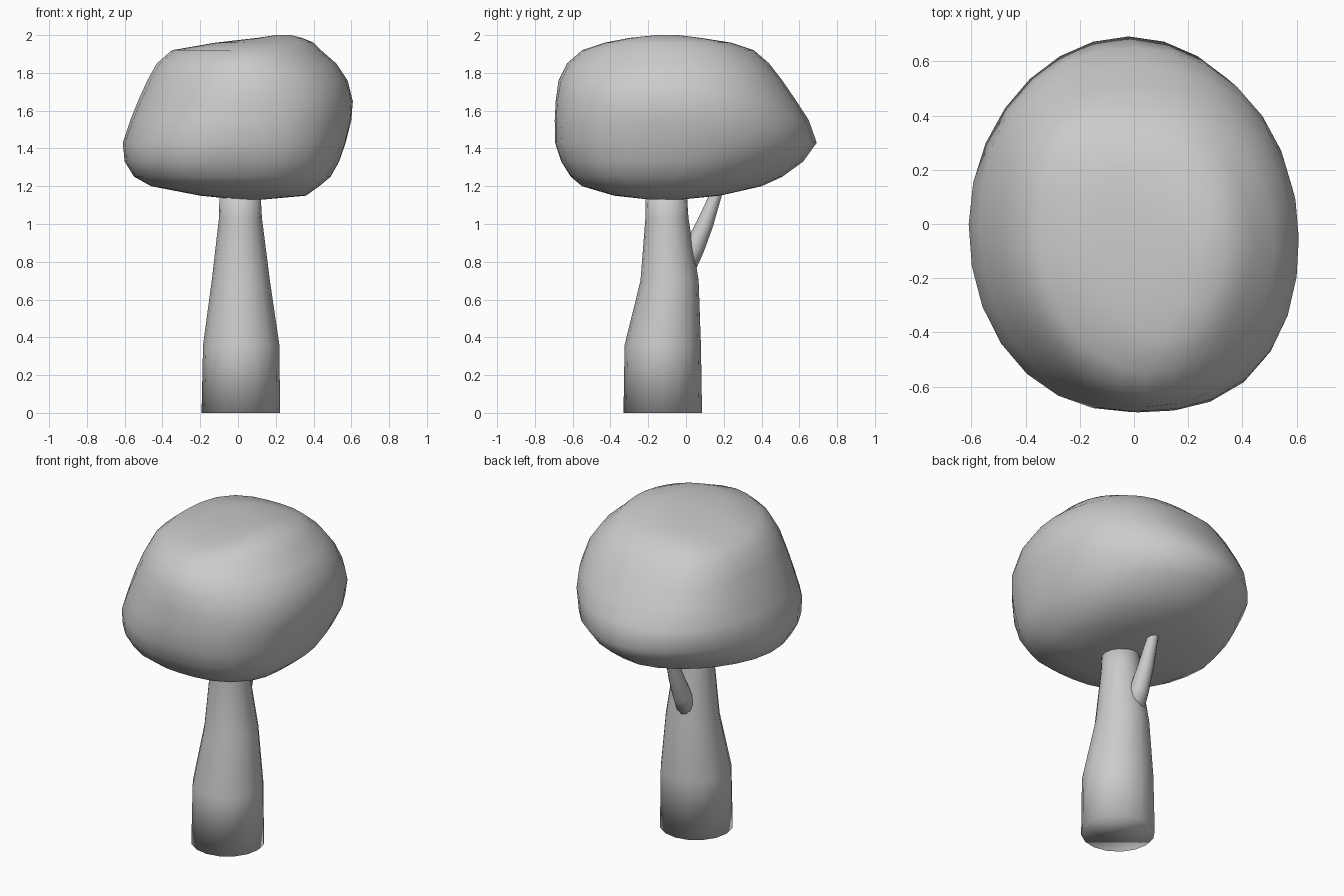
import bpy, bmesh, math
from mathutils import Vector

if "Cube" in bpy.data.objects:
    bpy.data.objects.remove(bpy.data.objects["Cube"])


def loft(name, rings):
    """Skin equal-length rings into one closed, smooth object."""
    bm = bmesh.new()
    rows = [[bm.verts.new(p) for p in r] for r in rings]
    n = len(rows[0])
    for a, b in zip(rows, rows[1:]):
        for i in range(n):
            j = (i + 1) % n
            bm.faces.new((a[i], a[j], b[j], b[i]))
    bm.faces.new(list(reversed(rows[0])))
    bm.faces.new(rows[-1])
    bmesh.ops.recalc_face_normals(bm, faces=bm.faces[:])
    for f in bm.faces:
        f.smooth = True
    me = bpy.data.meshes.new(name)
    bm.to_mesh(me)
    bm.free()
    ob = bpy.data.objects.new(name, me)
    bpy.context.collection.objects.link(ob)
    return ob


def circle(center, r, axis=(0, 0, 1), n=16):
    q = Vector((0, 0, 1)).rotation_difference(Vector(axis))
    return [Vector(center) + q @ Vector((r * math.cos(2 * math.pi * i / n),
                                         r * math.sin(2 * math.pi * i / n), 0))
            for i in range(n)]


# Trunk: x, y, z, radius
loft("trunk", [circle((x, y, z), r) for x, y, z, r in [
    (.015, -.123, 0, .208), (.017, -.123, .36, .202), (.015, -.087, .7, .154),
    (.013, -.101, 1.03, .114), (.01, -.105, 1.2, .107)]])

# Side branch rising from the back of the trunk into the crown
loft("branch", [circle(p, r, (0, .37, .93), 12) for p, r in [
    ((-.005, -.02, .74), .058), ((-.005, .042, .87), .055),
    ((-.005, .1, 1.0), .045), ((-.005, .16, 1.16), .031),
    ((-.005, .175, 1.2), .028)]])

# Crown: levels of z, x range, y range
levels = [
    (1.13, 0, .14, -.2, -.02), (1.15, -.2, .36, -.38, .18),
    (1.2, -.46, .43, -.55, .40), (1.25, -.55, .49, -.61, .51),
    (1.33, -.6, .535, -.66, .62), (1.43, -.61, .57, -.693, .692),
    (1.55, -.57, .6, -.695, .65), (1.65, -.53, .608, -.69, .585),
    (1.76, -.48, .58, -.675, .51), (1.85, -.43, .52, -.63, .44),
    (1.92, -.35, .44, -.55, .36), (1.96, -.12, .4, -.43, .24),
    (1.985, .1, .34, -.3, .08), (2.0, .2, .28, -.16, -.04)]

# Corner roundness (low, high) keyed by (right, back): 2 is round, more is squarer
corners = {(1, 1): (1.9, 2.2), (0, 1): (1.7, 3.2),
           (0, 0): (2.2, 1.75), (1, 0): (2.9, 1.9)}


def crown_ring(z, x0, x1, y0, y1, n=28):
    h = min(1, max(0, (z - 1.35) / .5))
    pts = []
    for i in range(n):
        t = 2 * math.pi * i / n
        c, s = math.cos(t), math.sin(t)
        lo, hi = corners[(c >= 0, s >= 0)]
        e = lo + (hi - lo) * h
        k = (abs(c) ** e + abs(s) ** e) ** (-1 / e)
        pts.append(((x0 + x1) / 2 + k * c * (x1 - x0) / 2,
                    (y0 + y1) / 2 + k * s * (y1 - y0) / 2, z))
    return pts


loft("crown", [crown_ring(*l) for l in levels])
